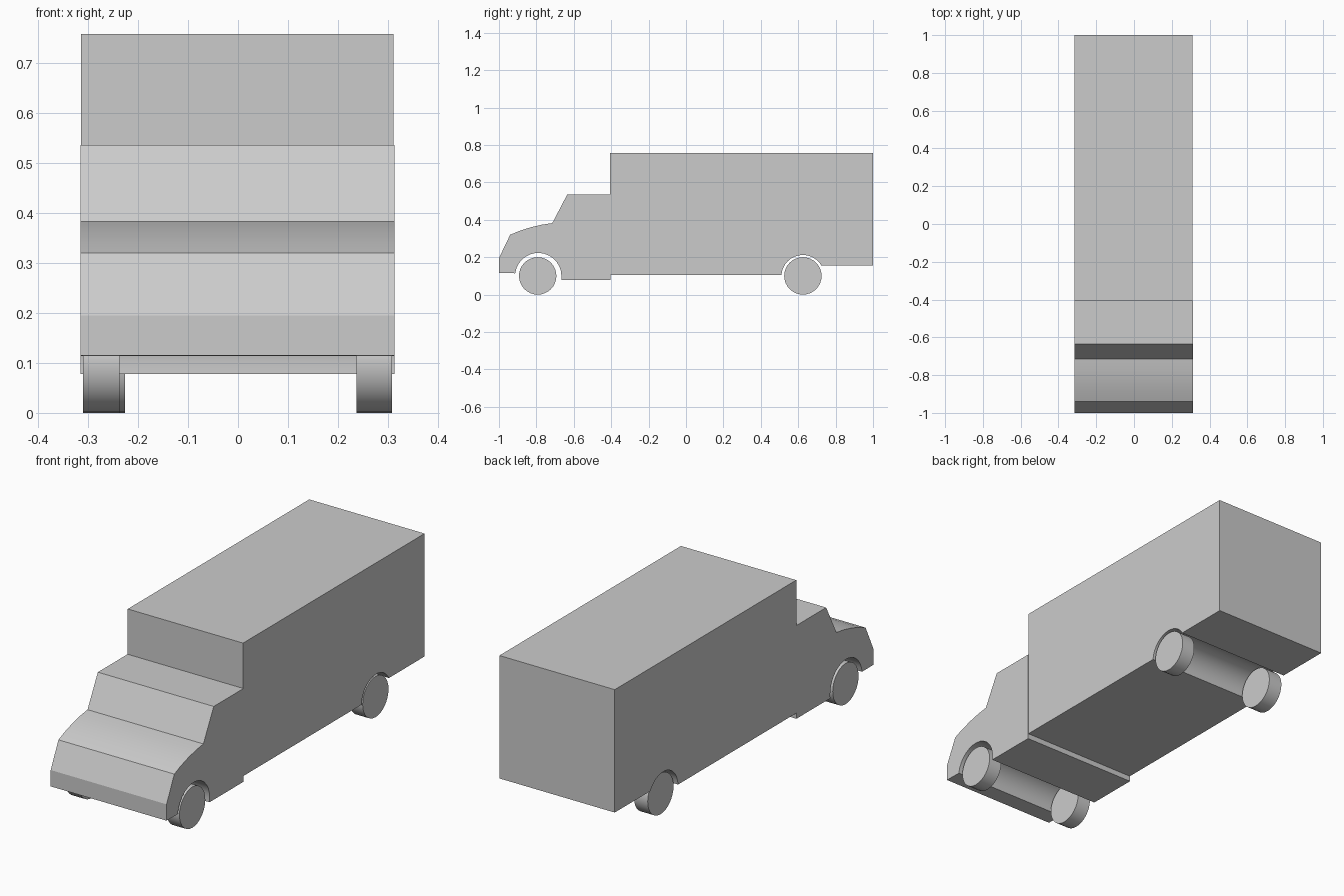
import bpy, bmesh
from math import cos, sin, radians, pi
from mathutils import Matrix

if "Cube" in bpy.data.objects:
    bpy.data.objects.remove(bpy.data.objects["Cube"])


def finish(name, bm):
    bmesh.ops.recalc_face_normals(bm, faces=bm.faces)
    mesh = bpy.data.meshes.new(name)
    bm.to_mesh(mesh)
    bm.free()
    obj = bpy.data.objects.new(name, mesh)
    bpy.context.collection.objects.link(obj)
    return obj


def arc(cy, cz, r, a0, a1, n=14):
    angles = [radians(a0 + (a1 - a0) * i / n) for i in range(n + 1)]
    return [(cy + r * cos(a), cz + r * sin(a)) for a in angles]


def extrude_profile(name, profile, x0, x1):
    # Side profile (y, z) extruded across the width
    bm = bmesh.new()
    face = bm.faces.new([bm.verts.new((x0, y, z)) for y, z in profile])
    ext = bmesh.ops.extrude_face_region(bm, geom=[face], use_keep_orig=True)
    moved = [v for v in ext["geom"] if isinstance(v, bmesh.types.BMVert)]
    bmesh.ops.translate(bm, verts=moved, vec=(x1 - x0, 0, 0))
    return finish(name, bm)


def wheel(name, x0, x1, y, r=0.1):
    bm = bmesh.new()
    bmesh.ops.create_cone(bm, cap_ends=True, segments=32, radius1=r, radius2=r, depth=x1 - x0,
                          matrix=Matrix.Translation(((x0 + x1) / 2, y, r)) @ Matrix.Rotation(pi / 2, 4, 'Y'))
    return finish(name, bm)


# Cab: nose, curved bonnet, windscreen, roof, and front wheel arch
hood = [(-0.94, 0.32), (-0.89, 0.341), (-0.83, 0.36), (-0.77, 0.374), (-0.715, 0.382)]
cab = [(-1, 0.115), (-1, 0.195)] + hood + [(-0.635, 0.535), (-0.405, 0.535), (-0.405, 0.078), (-0.667, 0.078)]
cab += arc(-0.79, 0.099, 0.124, 0, 173)
extrude_profile("cab", cab, -0.315, 0.313)

# Cargo box with rear wheel arch
box = [(-0.405, 0.105), (-0.405, 0.757), (1, 0.757), (1, 0.155)]
box += arc(0.625, 0.097, 0.115, 30, 176)
extrude_profile("cargo_box", box, -0.314, 0.311)

# Wheels
wheel("front_wheel_right", 0.237, 0.308, -0.793)
wheel("front_wheel_left", -0.31, -0.237, -0.793)
wheel("rear_wheel_right", 0.237, 0.308, 0.625)
wheel("rear_wheel_left", -0.3, -0.226, 0.625)

# Smooth the curved surfaces while keeping hard edges
bpy.ops.object.select_all(action='SELECT')
bpy.context.view_layer.objects.active = bpy.data.objects["cab"]
bpy.ops.object.shade_smooth_by_angle(angle=radians(20))
